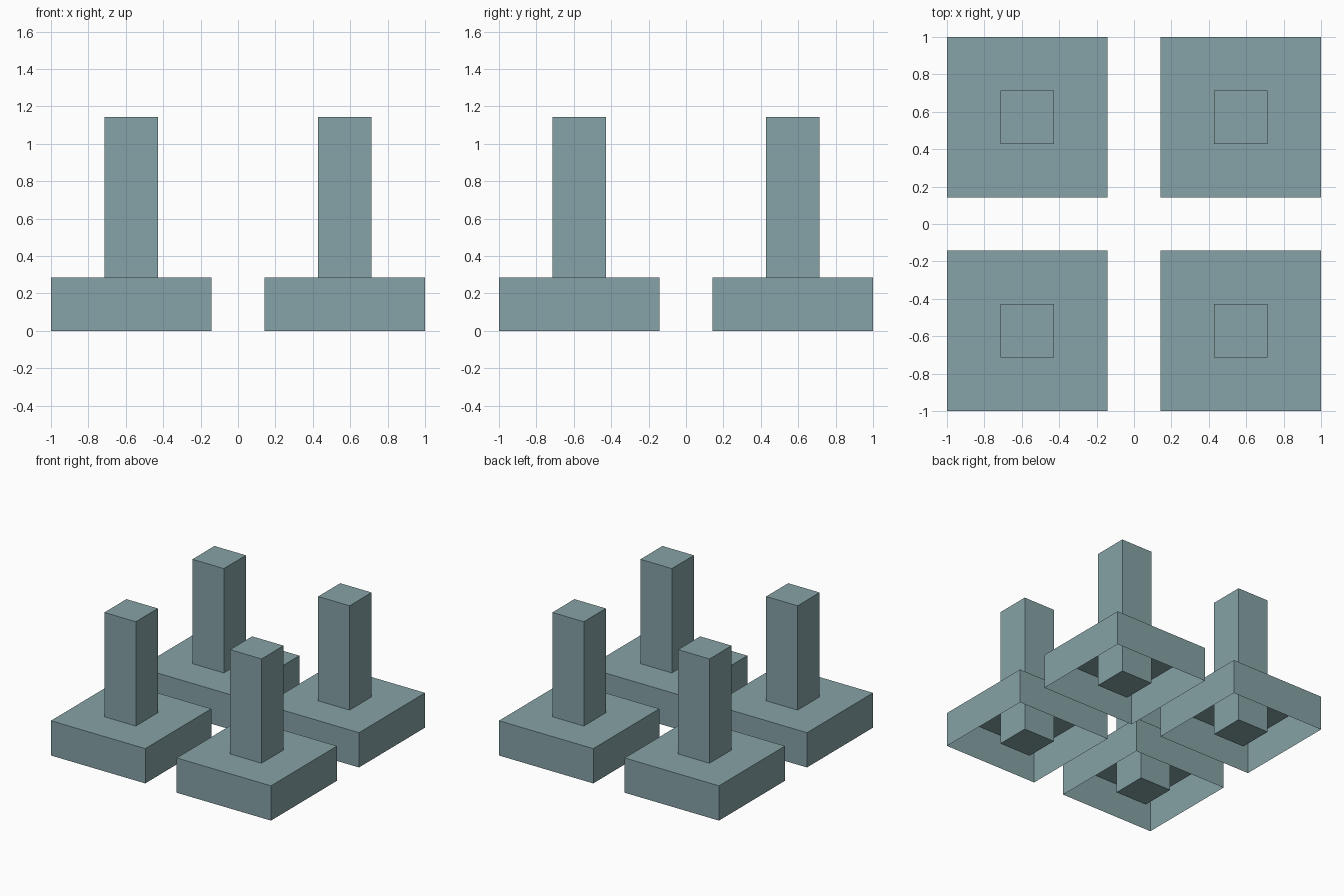
import bpy
import bmesh
from mathutils import Matrix, Vector

if "Cube" in bpy.data.objects:
    bpy.data.objects.remove(bpy.data.objects["Cube"])

U = 1 / 7  # module size of the design

grey_teal = bpy.data.materials.new("grey_teal")
grey_teal.diffuse_color = (0.24, 0.365, 0.385, 1)
grey_teal.use_nodes = True
grey_teal.node_tree.nodes["Principled BSDF"].inputs["Base Color"].default_value = grey_teal.diffuse_color


def box(name, width, height, x, y, open_bottom=False):
    """Square box standing on z = 0, optionally without its underside."""
    bm = bmesh.new()
    bmesh.ops.create_cube(bm, size=1, matrix=Matrix.Translation((0, 0, height / 2))
                          @ Matrix.Diagonal((width, width, height, 1)))
    if open_bottom:
        bm.normal_update()
        under = [f for f in bm.faces if f.normal.z < -0.5]
        bmesh.ops.delete(bm, geom=under, context='FACES')
    mesh = bpy.data.meshes.new(name)
    bm.to_mesh(mesh)
    bm.free()
    mesh.materials.append(grey_teal)
    obj = bpy.data.objects.new(name, mesh)
    obj.location = Vector((x, y, 0))
    bpy.context.collection.objects.link(obj)
    return obj


# Four identical footings: hollow base cap with a post running down through it
for side, sx in (("left", -1), ("right", 1)):
    for end, sy in (("front", -1), ("back", 1)):
        x, y = sx * 4 * U, sy * 4 * U
        box(f"{end}_{side}_base", 6 * U, 2 * U, x, y, open_bottom=True)
        box(f"{end}_{side}_post", 2 * U, 8 * U, x, y)
